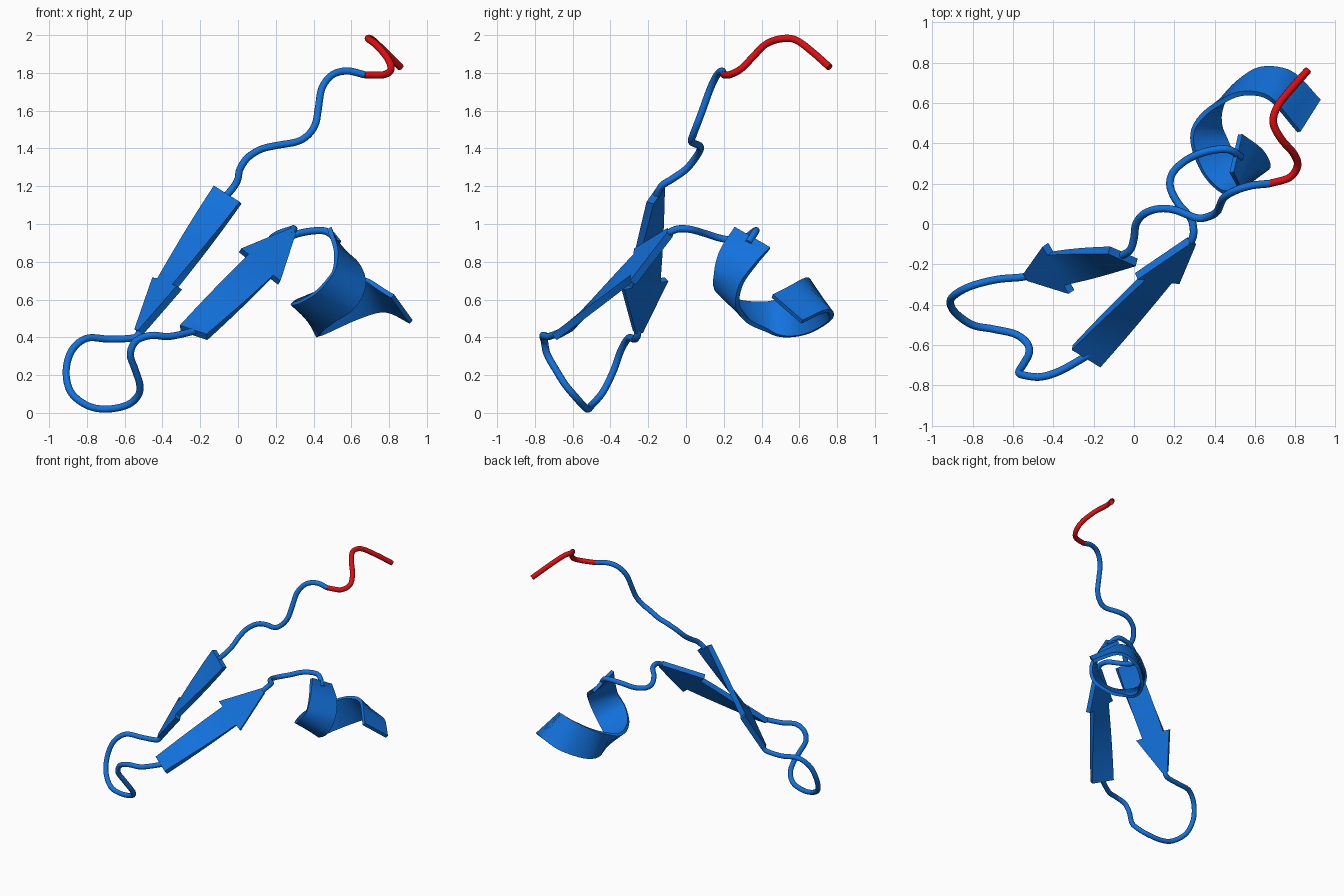
import bpy
import bmesh
from mathutils import Vector
from math import sin, cos, pi, radians

cube = bpy.data.objects.get("Cube")
if cube:
    bpy.data.objects.remove(cube, do_unlink=True)


def material(name, rgb):
    m = bpy.data.materials.new(name)
    m.use_nodes = True
    m.diffuse_color = (*rgb, 1)
    m.node_tree.nodes["Principled BSDF"].inputs["Base Color"].default_value = (*rgb, 1)
    return m


BLUE = material("blue", (0.006, 0.17, 0.73))
RED = material("red", (0.73, 0.004, 0.006))


def spline(points, steps):
    """Smooth Catmull-Rom curve through the points."""
    p = [Vector(q) for q in points]
    p = [2 * p[0] - p[1]] + p + [2 * p[-1] - p[-2]]
    out = []
    for a, b, c, d in zip(p, p[1:], p[2:], p[3:]):
        for i in range(steps):
            t = i / steps
            out.append(0.5 * (2 * b + (c - a) * t + (2 * a - 5 * b + 4 * c - d) * t * t
                              + (3 * b - a - 3 * c + d) * t ** 3))
    return out + [p[-2]]


def tangents(path):
    n = len(path) - 1
    return [(path[min(i + 1, n)] - path[max(i - 1, 0)]).normalized() for i in range(n + 1)]


def loft(name, rings, mat, angle):
    """Skin a list of equal-sized rings and cap both ends."""
    bm = bmesh.new()
    vs = [[bm.verts.new(co) for co in ring] for ring in rings]
    n = len(vs[0])
    for r, s in zip(vs, vs[1:]):
        for i in range(n):
            j = (i + 1) % n
            bm.faces.new((r[i], r[j], s[j], s[i]))
    bm.faces.new(vs[0][::-1])
    bm.faces.new(vs[-1])
    bmesh.ops.recalc_face_normals(bm, faces=bm.faces[:])
    mesh = bpy.data.meshes.new(name)
    bm.to_mesh(mesh)
    bm.free()
    mesh.materials.append(mat)
    ob = bpy.data.objects.new(name, mesh)
    bpy.context.collection.objects.link(ob)
    bpy.ops.object.select_all(action='DESELECT')
    ob.select_set(True)
    bpy.context.view_layer.objects.active = ob
    bpy.ops.object.shade_smooth_by_angle(angle=radians(angle))
    return ob


def tube(name, points, mat, radius=0.019, sides=12):
    path = spline(points, 6)
    side = Vector((0.3, 0.5, 0.8))
    rings = []
    for p, t in zip(path, tangents(path)):
        side = (side - t * side.dot(t)).normalized()
        up = t.cross(side)
        rings.append([p + radius * (cos(2 * pi * k / sides) * side + sin(2 * pi * k / sides) * up)
                      for k in range(sides)])
    loft(name, rings, mat, 40)


def slab(p, t, w, half_width, thick):
    """Rectangular cross-section across the direction of travel."""
    w = (w - t * w.dot(t)).normalized()
    u = t.cross(w) * thick / 2
    w = w * half_width
    return [p + w + u, p - w + u, p - w - u, p + w - u]


def arrow(name, start, neck, tip, w_start, w_neck, body=0.086, barb=0.135, thick=0.04):
    """Flat twisting strand that ends in an arrowhead."""
    start, neck, tip, w0, w1 = map(Vector, (start, neck, tip, w_start, w_neck))
    w0.normalize()
    w1.normalize()
    rings = []
    for i in range(11):
        f = i / 10
        rings.append(slab(start.lerp(neck, f), (neck - start).normalized(), w0.lerp(w1, f), body, thick))
    for i in range(6):
        f = i / 5
        rings.append(slab(neck.lerp(tip, f), (tip - neck).normalized(), w1,
                          barb + (0.02 - barb) * f, thick))
    loft(name, rings, BLUE, 30)


# Red tail end
tube("tail_end", [(.86, .76, 1.83), (.78, .67, 1.91), (.71, .58, 1.975), (.69, .50, 1.98),
                  (.73, .42, 1.95), (.79, .35, 1.88), (.81, .29, 1.82), (.77, .23, 1.79),
                  (.67, .20, 1.79)], RED)

# Blue tail down to the first strand
tube("tail", [(.67, .20, 1.79), (.58, .19, 1.81), (.50, .165, 1.79), (.445, .13, 1.72),
              (.425, .09, 1.61), (.41, .06, 1.53), (.37, .037, 1.47), (.31, .03, 1.435),
              (.20, .07, 1.415), (.12, .075, 1.395), (.05, .05, 1.35), (.01, 0, 1.29),
              (0, -.07, 1.24), (-.02, -.13, 1.20), (-.07, -.16, 1.14)], BLUE)

# First strand
arrow("upper_strand", (-.055, -.16, 1.155), (-.375, -.22, .685), (-.525, -.255, .43),
      (.13, -.06, -.09), (.13, -.225, -.035))

# Turn between the strands
tube("lower_loop", [(-.515, -.252, .45), (-.53, -.258, .41), (-.57, -.265, .395), (-.68, -.275, .39),
                    (-.80, -.305, .395), (-.88, -.345, .33), (-.91, -.385, .22), (-.885, -.44, .11),
                    (-.80, -.50, .04), (-.70, -.52, .02), (-.59, -.545, .04), (-.53, -.59, .09),
                    (-.52, -.64, .15), (-.545, -.69, .23), (-.57, -.735, .31), (-.54, -.75, .38),
                    (-.46, -.757, .41), (-.36, -.725, .405), (-.22, -.645, .435)], BLUE)

# Second strand
arrow("lower_strand", (-.235, -.655, .425), (.115, -.27, .775), (.285, -.085, .955),
      (.14, -.09, -.05), (.21, -.02, -.17))

# Link from the second strand to the helix
tube("helix_link", [(.275, -.1, .945), (.29, -.07, .965), (.295, -.03, .975), (.28, .03, .97),
                    (.22, .10, .95), (.18, .18, .925), (.19, .25, .915), (.25, .31, .925),
                    (.33, .35, .952), (.42, .37, .965), (.48, .365, .955), (.53, .33, .90)], BLUE)

# Helix ribbon, from its upper and lower edges
upper = spline([(.49, .25, .97), (.52, .18, .85), (.50, .155, .73), (.42, .17, .64), (.34, .26, .595),
                (.30, .41, .58), (.37, .55, .61), (.51, .64, .67), (.66, .63, .70), (.815, .46, .62)], 6)
lower = spline([(.52, .45, .88), (.63, .37, .79), (.67, .29, .68), (.62, .27, .57), (.50, .34, .48),
                (.43, .51, .43), (.48, .66, .44), (.64, .765, .51), (.79, .735, .54), (.92, .61, .48)], 6)
middle = [(a + b) / 2 for a, b in zip(upper, lower)]
loft("helix", [slab(p, t, b - a, (b - a).length / 2, 0.025)
               for p, t, a, b in zip(middle, tangents(middle), upper, lower)], BLUE, 40)
